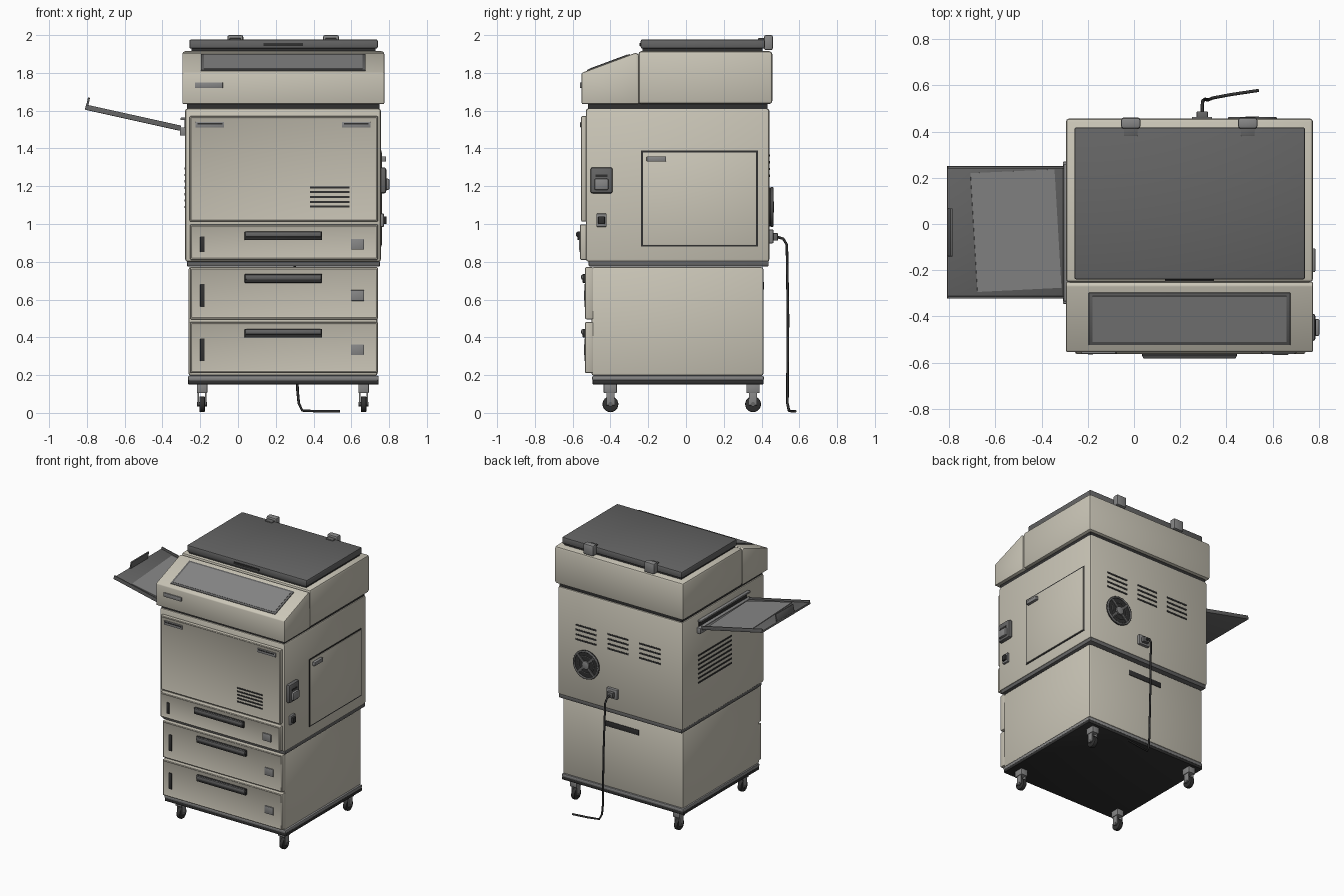
import bpy, bmesh
from math import radians, pi, cos, sin
from mathutils import Matrix, Vector

if "Cube" in bpy.data.objects:
    bpy.data.objects.remove(bpy.data.objects["Cube"])

def mat(name, r, g, b):
    m = bpy.data.materials.new(name)
    m.diffuse_color = (r, g, b, 1)
    m.use_nodes = True
    m.node_tree.nodes["Principled BSDF"].inputs["Base Color"].default_value = m.diffuse_color
    return m

BEIGE = mat("beige", 0.60, 0.57, 0.48)
PANEL = mat("panel_beige", 0.54, 0.51, 0.43)
DARK = mat("dark_grey", 0.13, 0.13, 0.13)
GREY = mat("mid_grey", 0.24, 0.24, 0.24)
BLACK = mat("black", 0.03, 0.03, 0.03)
TILT = Matrix.Identity(4)

def finish(name, bm, m, bevel=0.0, seg=2, inset=0.0, xf=None):
    if bevel:
        bmesh.ops.bevel(bm, geom=bm.edges[:], offset=bevel, segments=seg, profile=0.5, affect='EDGES')
    if inset:  # recessed field on the front face
        bm.normal_update()
        f = max((f for f in bm.faces if f.normal.y < -0.99), key=lambda f: f.calc_area())
        bmesh.ops.inset_region(bm, faces=[f], thickness=inset, depth=-0.004)
    if xf:
        bm.transform(xf)
    bmesh.ops.recalc_face_normals(bm, faces=bm.faces[:])
    me = bpy.data.meshes.new(name)
    bm.to_mesh(me)
    bm.free()
    ob = bpy.data.objects.new(name, me)
    bpy.context.collection.objects.link(ob)
    me.materials.append(m)
    bpy.context.view_layer.objects.active = ob
    bpy.ops.object.select_all(action='DESELECT')
    ob.select_set(True)
    bpy.ops.object.shade_smooth_by_angle(angle=radians(35))
    return ob

def box(name, x, y, z, m, bevel=0.0, **kw):
    bm = bmesh.new()
    bmesh.ops.create_cube(bm, size=1)
    for v in bm.verts:
        v.co = [(a + b) / 2 + c * (b - a) for (a, b), c in zip((x, y, z), v.co)]
    return finish(name, bm, m, bevel, **kw)

def prism(name, pts, vec, m, bevel=0.0, **kw):
    bm = bmesh.new()
    f = bm.faces.new([bm.verts.new(p) for p in pts])
    r = bmesh.ops.extrude_face_region(bm, geom=[f])
    for v in r['geom']:
        if isinstance(v, bmesh.types.BMVert):
            v.co += Vector(vec)
    bmesh.ops.recalc_face_normals(bm, faces=bm.faces[:])
    return finish(name, bm, m, bevel, **kw)

def cyl(name, c, r, depth, axis, m, seg=24, bevel=0.0):
    bm = bmesh.new()
    bmesh.ops.create_cone(bm, cap_ends=True, segments=seg, radius1=r, radius2=r, depth=depth)
    if bevel:
        rim = [e for e in bm.edges if abs(e.verts[0].co.z - e.verts[1].co.z) < 1e-5]
        bmesh.ops.bevel(bm, geom=rim, offset=bevel, segments=2, profile=0.5, affect='EDGES')
    rot = {'X': Matrix.Rotation(pi/2, 4, 'Y'), 'Y': Matrix.Rotation(pi/2, 4, 'X'), 'Z': TILT}[axis]
    return finish(name, bm, m, xf=Matrix.Translation(c) @ rot)

# Casters
for i, x in enumerate((-0.19, 0.665)):
    for j, y in enumerate((-0.40, 0.355)):
        n = f"caster_{i}{j}"
        box(n + "_mount", (x-.028, x+.028), (y-.036, y+.034), (.105, .155), GREY, .004)
        for s in (-1, 1):
            cx = x + s * .02
            box(n + f"_fork_{s}", (cx-.004, cx+.004), (y-.022, y+.022), (.04, .112), GREY, .002)
        cyl(n + "_wheel", (x, y, .046), .042, .03, 'X', BLACK, 24, .006)
        cyl(n + "_axle", (x, y, .046), .012, .052, 'X', DARK, 12)

# Base and lower cabinet
box("base_plate", (-.265, .745), (-.495, .41), (.15, .175), BLACK, .006)
box("base_rim", (-.265, .745), (-.497, .412), (.17, .197), GREY, .008)
box("lower_cabinet", (-.262, .738), (-.5, .41), (.197, .772), BEIGE, .012)
box("lower_seam", (-.27, .752), (-.515, .438), (.775, .805), DARK, .006)

# Main body and upper seam
box("main_body", (-.28, .757), (-.53, .442), (.80, 1.612), BEIGE, .014)
box("upper_seam", (-.27, .748), (-.52, .432), (1.605, 1.64), BLACK)

# Scanner head and sloped control panel
box("scanner_head", (-.295, .775), (-.252, .457), (1.635, 1.915), BEIGE, .016)
prism("control_console", [(-.295, y, z) for y, z in
      ((-.553, 1.635), (-.553, 1.80), (-.265, 1.907), (-.25, 1.895), (-.25, 1.635))],
      (1.07, 0, 0), BEIGE, .007)
slope = Matrix.Translation((.24, -.41, 1.854)) @ Matrix.Rotation(radians(20.4), 4, 'X')
box("control_panel_frame", (-.436, .436), (-.121, .121), (-.004, .004), DARK, .002, xf=slope)
box("control_panel_face", (-.42, .42), (-.106, .106), (0, .006), GREY, xf=slope)
box("console_badge_plate", (-.228, -.08), (-.562, -.548), (1.72, 1.75), GREY, .003)

# Document lid, grip and hinges
box("lid_gasket", (-.245, .728), (-.23, .405), (1.91, 1.932), BLACK)
box("document_lid", (-.258, .74), (-.24, .418), (1.928, 1.977), DARK, .009)
box("lid_grip", (.135, .345), (-.247, -.235), (1.942, 1.958), BLACK, .002)
for i, x in enumerate((-.014, .492)):
    box(f"lid_hinge_{i}", (x-.042, x+.042), (.413, .46), (1.92, 2.0), GREY, .01)
    box(f"lid_hinge_arm_{i}", (x-.03, x+.03), (.38, .43), (1.965, 1.984), DARK, .004)

# Front door with corner latches and vent slats
box("front_door", (-.257, .742), (-.556, -.525), (1.012, 1.572), PANEL, .009, inset=.012)
for i, x in enumerate((-.225, .55)):
    box(f"door_latch_{i}", (x, x+.152), (-.560, -.545), (1.51, 1.54), GREY, .003)
    box(f"door_latch_slot_{i}", (x+.01, x+.142), (-.5615, -.55), (1.527, 1.535), BLACK)
for i in range(5):
    z = 1.092 + i * .0255
    box(f"door_vent_{i}", (.38, .59), (-.556, -.545), (z-.005, z+.005), BLACK)

# Paper drawers: bottom, top, front y
for i, (z0, z1, y) in enumerate(((.81, .998, -.562), (.495, .772, -.535), (.21, .482, -.535))):
    n = f"drawer_{i}"
    top = z1 - .037
    box(n, (-.255, .742), (y, -.49), (z0, z1), PANEL, .009, inset=.012)
    box(n + "_handle_recess", (.035, .445), (y-.012, y+.01), (top-.047, top), BLACK, .004)
    box(n + "_handle", (.037, .443), (y-.02, y+.008), (top-.03, top-.002), DARK, .008)
    zm = (z0 + z1) / 2 - .012
    h = (z1 - z0) * .22
    box(n + "_level_gauge", (-.2, -.177), (y-.003, y+.01), (zm-h, zm+h), BLACK, .002)
    box(n + "_size_label", (.598, .668), (y-.004, y+.01), (zm-.028, zm+.028), GREY, .002)

# Right side: access door, power switch, socket
box("side_door_gap", (.75, .760), (-.237, .38), (.88, 1.388), BLACK)
box("side_door", (.75, .763), (-.228, .371), (.889, 1.379), BEIGE, .002)
box("side_door_grip", (.76, .784), (-.208, -.105), (1.33, 1.358), GREY, .004)
box("switch_housing", (.75, .785), (-.506, -.388), (1.162, 1.30), DARK, .012)
box("switch_rocker", (.775, .802), (-.485, -.41), (1.18, 1.24), GREY, .008)
box("switch_slot", (.78, .787), (-.48, -.415), (1.25, 1.262), BLACK)
box("socket_plate", (.75, .772), (-.474, -.42), (.985, 1.055), GREY, .004)
box("socket_button", (.765, .786), (-.465, -.43), (1.0, 1.04), BLACK, .004)

# Left side: vents, tray mounts, tilted output tray
for i in range(7):
    z = 1.09 + i * .034
    box(f"left_vent_{i}", (-.283, -.27), (-.14, .26), (z-.006, z+.006), BLACK)
box("tray_mount", (-.308, -.27), (-.345, .27), (1.468, 1.512), GREY, .004)
box("output_slot", (-.283, -.27), (-.32, .25), (1.512, 1.552), BLACK)
box("output_slot_lip", (-.304, -.27), (-.335, .26), (1.55, 1.563), GREY, .003)
TRAY = Matrix.Translation((-.303, 0, 1.515)) @ Matrix.Rotation(radians(12.5), 4, 'Y')
box("output_tray", (-.515, 0), (-.322, .25), (-.022, -.008), DARK, .003, xf=TRAY)
for i, y in enumerate((-.322, .24)):
    box(f"tray_rail_{i}", (-.515, 0), (y, y+.01), (-.02, .006), DARK, .002, xf=TRAY)
box("tray_stop", (-.513, -.502), (-.14, .067), (-.015, .045), DARK, .003, xf=TRAY)
prism("tray_sheet_rest", [(-.413, .22, -.01), (-.041, .236, -.01), (-.01, -.276, -.01), (-.382, -.294, -.01)],
      (0, 0, .006), GREY, xf=TRAY)

# Back: vent groups, fan, slot
for g, x in enumerate((.433, .168, -.096)):
    for i in range(4):
        z = 1.255 + i * .036
        box(f"back_vent_{g}_{i}", (x, x+.173), (.435, .445), (z-.006, z+.006), BLACK)
FX, FZ = .512, 1.09
cyl("fan_housing", (FX, .447, FZ), .104, .016, 'Y', BLACK, 32)
for i, r in enumerate((.1, .062)):
    bpy.ops.mesh.primitive_torus_add(location=(FX, .456, FZ), rotation=(pi/2, 0, 0), major_radius=r,
                                     minor_radius=.007 - i*.004, major_segments=32, minor_segments=8)
    bpy.context.object.name = f"fan_ring_{i}"
    bpy.context.object.data.materials.append(DARK)
    bpy.ops.object.shade_smooth()
cyl("fan_hub", (FX, .458, FZ), .03, .016, 'Y', GREY, 20, .003)
for i in range(4):
    box(f"fan_spoke_{i}", (.02, .098), (-.004, .004), (-.007, .007), DARK,
        xf=Matrix.Translation((FX, .457, FZ)) @ Matrix.Rotation(pi/4 + i*pi/2, 4, 'Y'))
box("cabinet_back_slot", (.105, .39), (.40, .414), (.652, .692), BLACK, .002)

# Power inlet and cord
box("power_inlet", (.25, .338), (.43, .463), (.898, .97), GREY, .004)
box("power_plug", (.27, .32), (.455, .487), (.912, .952), DARK, .005)
cu = bpy.data.curves.new("power_cord", 'CURVE')
cu.dimensions = '3D'
cu.bevel_depth = .007
cu.bevel_resolution = 2
cu.use_fill_caps = True
path = [(.295, .48, .932), (.295, .515, .922), (.298, .534, .89), (.308, .54, .5), (.315, .537, .12),
        (.322, .537, .05), (.34, .545, .012), (.42, .56, .009), (.54, .578, .009)]
sp = cu.splines.new('POLY')
sp.points.add(len(path) - 1)
for p, c in zip(sp.points, path):
    p.co = (*c, 1)
cord = bpy.data.objects.new("power_cord", cu)
bpy.context.collection.objects.link(cord)
cu.materials.append(BLACK)
